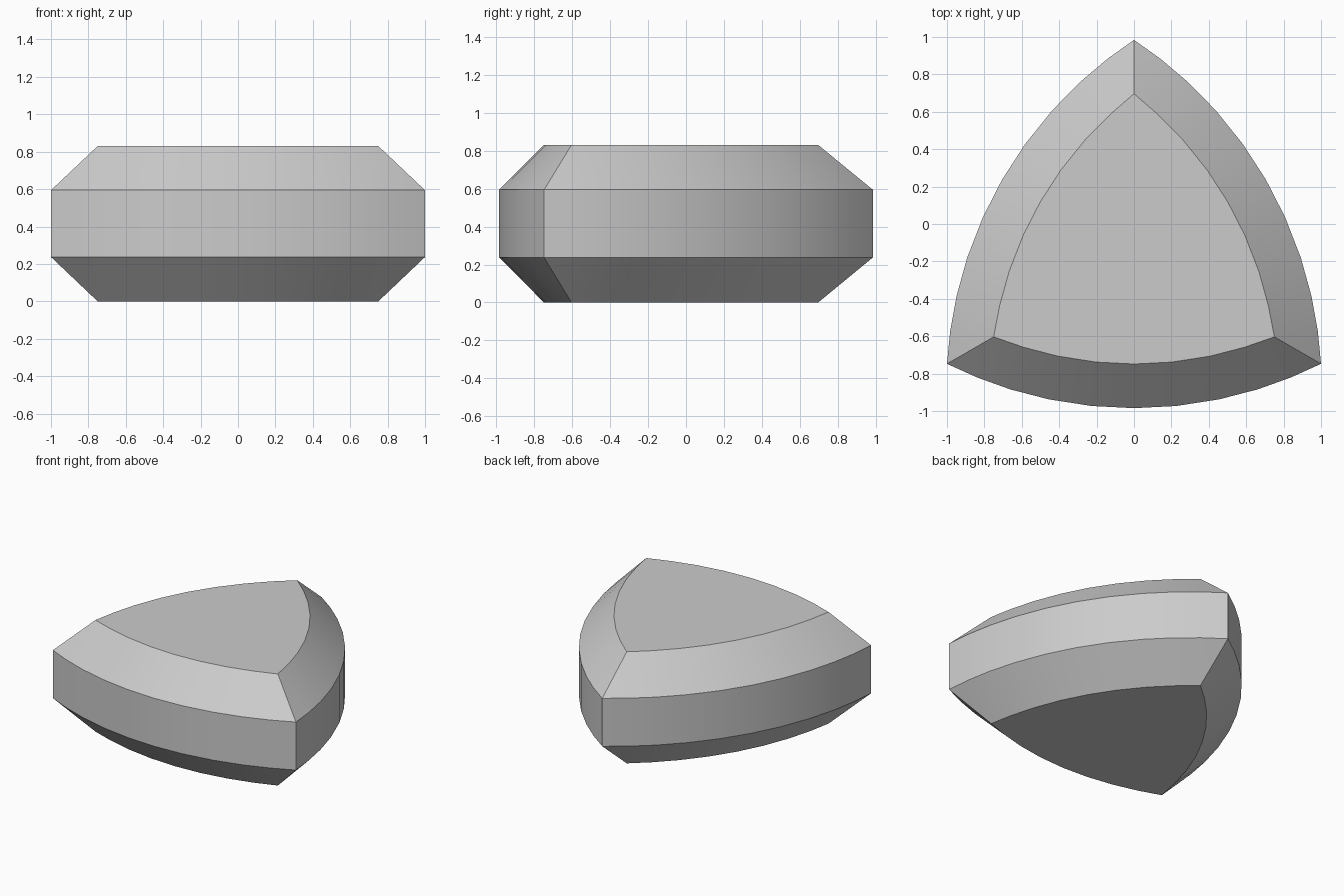
import bpy, bmesh
from math import asin, sin, cos, sqrt, radians
from mathutils import Vector, Matrix

if "Cube" in bpy.data.objects:
    bpy.data.objects.remove(bpy.data.objects["Cube"])

SAG = 0.237                      # bulge of each curved side
INSET = 0.236                    # horizontal width of the chamfer
R = (1 + SAG * SAG) / (2 * SAG)  # radius of the side arcs (chord length 2)
HALF = asin(1 / R)
CENTROID_Y = -(sqrt(3) + SAG) / 2 + SAG + 1 / sqrt(3)
STEPS = [-1, -0.83, -0.646, -0.442, -0.2175, 0, 0.2175, 0.442, 0.646, 0.83]


def outline(inset):
    """Three arcs round the centroid; inset corners collapse to one point."""
    arc_y = -1 / sqrt(3) + sqrt(R * R - 1)
    side = []
    for s in STEPS:
        a = HALF * s
        side.append(Vector(((R - inset) * sin(a), arc_y - (R - inset) * cos(a), 0)))
    if inset:
        x = side[1].x
        corner = Vector((x, x / sqrt(3), 0))
        side[0] = side[1] = corner
        side[9] = Vector((-x, x / sqrt(3), 0))
    shift = Vector((0, CENTROID_Y, 0))
    return [Matrix.Rotation(radians(120 * k), 3, 'Z') @ p + shift
            for k in range(3) for p in side]


# Rounded triangular block with chamfered top and bottom
bm = bmesh.new()
rings = []
for z, inset in ((0, INSET), (0.237, 0), (0.594, 0), (0.83, INSET)):
    rings.append([bm.verts.new((p.x, p.y, z)) for p in outline(inset)])
n = len(rings[0])
for low, high in zip(rings, rings[1:]):
    for i in range(n):
        j = (i + 1) % n
        bm.faces.new((low[i], low[j], high[j], high[i]))
bm.faces.new(rings[0][::-1])
bm.faces.new(rings[-1])
bmesh.ops.remove_doubles(bm, verts=bm.verts[:], dist=0.0005)
bmesh.ops.recalc_face_normals(bm, faces=bm.faces[:])

mesh = bpy.data.meshes.new("rounded_triangle_block")
bm.to_mesh(mesh)
bm.free()
block = bpy.data.objects.new("rounded_triangle_block", mesh)
bpy.context.collection.objects.link(block)
bpy.context.view_layer.objects.active = block
block.select_set(True)
bpy.ops.object.shade_smooth_by_angle(angle=radians(30))
